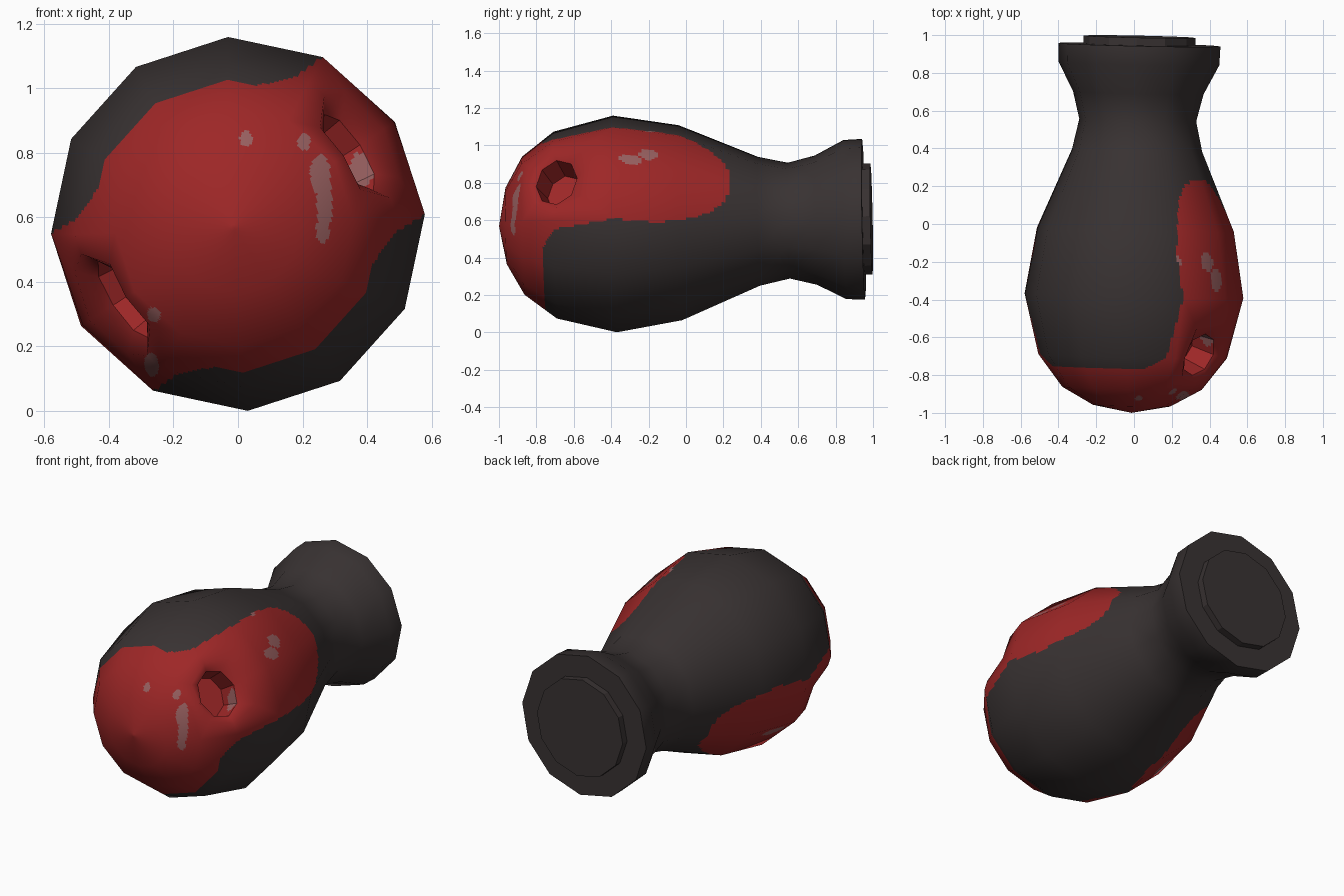
import bpy, math
from mathutils import Vector, Matrix

if "Cube" in bpy.data.objects:
    bpy.data.objects.remove(bpy.data.objects["Cube"])

# ---------- materials ----------
def material(name, rgb):
    m = bpy.data.materials.new(name)
    m.diffuse_color = (*rgb, 1)
    m.use_nodes = True
    m.node_tree.nodes["Principled BSDF"].inputs["Base Color"].default_value = m.diffuse_color
    return m

MATS = [material("charcoal", (0.040, 0.032, 0.032)),
        material("dark_red", (0.34, 0.020, 0.020)),
        material("dusty_pink", (0.31, 0.115, 0.115))]

# slight tilt of the long axis
TILT = (Matrix.Translation((0.008, 0, 0.587)) @ Matrix.Rotation(-0.0215, 4, 'Z')
        @ Matrix.Rotation(0.019, 4, 'X'))

# ---------- painted regions ----------
SPOTS = [(.025, -.92, .845, .02, .1, .025), (.205, -.88, .835, .02, .1, .027),
         (.255, -.90, .73, .032, .1, .065), (.268, -.90, .64, .025, .1, .09),
         (.262, -.90, .56, .022, .1, .04), (.38, -.58, .74, .04, .12, .06),
         (.39, -.20, .955, .05, .05, .04), (.43, -.30, .92, .04, .06, .04),
         (.235, -.20, 1.09, .015, .03, .05), (-.26, -.80, .30, .022, .2, .025),
         (-.27, -.70, .135, .025, .25, .045), (-.42, -.25, .23, .05, .09, .04)]

def paint(p):
    """Red front cap with two rounded side lobes, plus worn spots."""
    ang = math.degrees(math.atan2(p.z, p.x)) - 33
    d = abs((ang + 90) % 180 - 90)
    s = math.hypot(p.x, p.z) * math.radians(d)
    fillet = 0.09 * max(0, 1 - max(0, s - .3) / .1) ** 2
    red = p.y < -0.76 + fillet
    red |= p.y <= -0.2 and s < .305
    red |= p.y > -0.2 and ((p.y + .2) / .45) ** 2 + (s / .305) ** 2 < 1
    if not red:
        return 0
    w = TILT @ p
    for x, y, z, a, b, c in SPOTS:
        if ((w.x - x) / a) ** 2 + ((w.y - y) / b) ** 2 + ((w.z - z) / c) ** 2 < 1:
            return 2
    return 1

# ---------- mesh builder: flat patches cut finely for the paint ----------
def build(name, verts, patches, smooth, rule):
    normals = [Vector() for _ in verts]
    for q, _ in patches:
        a, b, c, d = (verts[i] for i in q)
        nrm = (c - a).cross(d - b)
        for i in set(q):
            normals[i] += nrm
    normals = [v.normalized() if v.length else v for v in normals]
    pts, nrms, faces, idx, seen = [], [], [], [], {}
    for q, n in patches:
        def corner(u, v):
            w = ((1-u)*(1-v), u*(1-v), u*v, (1-u)*v)
            p = sum((verts[i] * k for i, k in zip(q, w)), Vector())
            key = (round(p.x, 5), round(p.y, 5), round(p.z, 5))
            if key not in seen:
                seen[key] = len(pts)
                pts.append(p)
                nrms.append(sum((normals[i] * k for i, k in zip(q, w)), Vector()).normalized())
            return seen[key]
        grid = [[corner(i / n, j / n) for j in range(n + 1)] for i in range(n + 1)]
        for i in range(n):
            for j in range(n):
                f = list(dict.fromkeys((grid[i][j], grid[i+1][j], grid[i+1][j+1], grid[i][j+1])))
                if len(f) > 2:
                    faces.append(f)
                    idx.append(rule(sum((pts[k] for k in f), Vector()) / len(f)))
    me = bpy.data.meshes.new(name)
    me.from_pydata([TILT @ p for p in pts], [], faces)
    for m in MATS:
        me.materials.append(m)
    me.polygons.foreach_set("material_index", idx)
    me.polygons.foreach_set("use_smooth", [smooth] * len(faces))
    me.update()
    if smooth:
        rot = TILT.to_3x3()
        me.normals_split_custom_set_from_vertices([rot @ v for v in nrms])
    ob = bpy.data.objects.new(name, me)
    bpy.context.collection.objects.link(ob)
    return ob

# ---------- body: 12-sided profile along y ----------
N, CUTS = 12, 20
PROFILE = [(-1, 0), (-.962, .205), (-.87, .37), (-.70, .50), (-.38, .58), (-.03, .522),
           (.39, .345), (.55, .31), (.695, .346), (.85, .426), (.95, .43)]

def ring(y, r):
    return [Vector((r * math.cos(math.radians(3 + 30 * j)), y,
                    r * math.sin(math.radians(3 + 30 * j)))) for j in range(N)]

def strip(i, j):
    k = (j + 1) % N
    return (i*N + j, (i+1)*N + j, (i+1)*N + k, i*N + k)

verts = [v for y, r in PROFILE for v in ring(y, r)]
SOCKETS, K = (1, 7), 3
patches = []
for i in range(len(PROFILE) - 1):
    for j in range(N):
        if i in (K - 1, K) and any(j in (J - 1, J) for J in SOCKETS):
            continue
        patches.append((strip(i, j), CUTS if i < 6 else 1))

# ---------- eye sockets: dimple in the body, separate hollow ----------
STEPS = [(0, 1), (1, 1), (1, 0), (1, -1), (0, -1), (-1, -1), (-1, 0), (-1, 1)]
PULL = [.75, .52, .55, .52, .75, .62, .75, .62]
for J, side in zip(SOCKETS, ("right", "left")):
    a = math.radians(3 + 30 * J)
    radial, tang = Vector((math.cos(a), 0, math.sin(a))), Vector((-math.sin(a), 0, math.cos(a)))
    t = math.radians(19)
    along = Vector((0, math.cos(t), 0)) + radial * math.sin(t)
    inward = Vector((0, math.sin(t), 0)) - radial * math.cos(t)
    centre = radial * .418 + Vector((0, -.68, 0))
    hub = verts[K * N + J]
    outer = [(K + di) * N + (J + dj) % N for di, dj in STEPS]
    mid0 = len(verts)
    verts += [hub.lerp(verts[o], f) for o, f in zip(outer, PULL)]
    rim = [centre + tang * .14 * math.cos(m * math.pi / 4)
           + along * .117 * math.sin(m * math.pi / 4) for m in range(8)]
    rim0 = len(verts)
    verts += rim
    for m in range(8):
        k = (m + 1) % 8
        patches.append(((outer[m], mid0 + m, mid0 + k, outer[k]), CUTS))
        patches.append(((mid0 + m, rim0 + m, rim0 + k, mid0 + k), 4))
    floor = [centre.lerp(p, .85) + inward * .13 for p in rim]
    hollow = rim + floor + [centre + inward * .13]
    hp = []
    for m in range(8):
        k = (m + 1) % 8
        hp += [((m, 8 + m, 8 + k, k), 8), ((8 + m, 16, 16, 8 + k), 8)]
    build("eye_socket_" + side, hollow, hp, False, paint)

build("body", verts, patches, True, paint)

# ---------- flat back end with raised disc ----------
plate = [v for y, r in ((.95, .43), (.95, .297), (.992, .297), (.992, 0)) for v in ring(y, r)]
build("back_plate", plate, [(strip(i, j), 1) for i in range(3) for j in range(N)],
      False, lambda p: 0)
